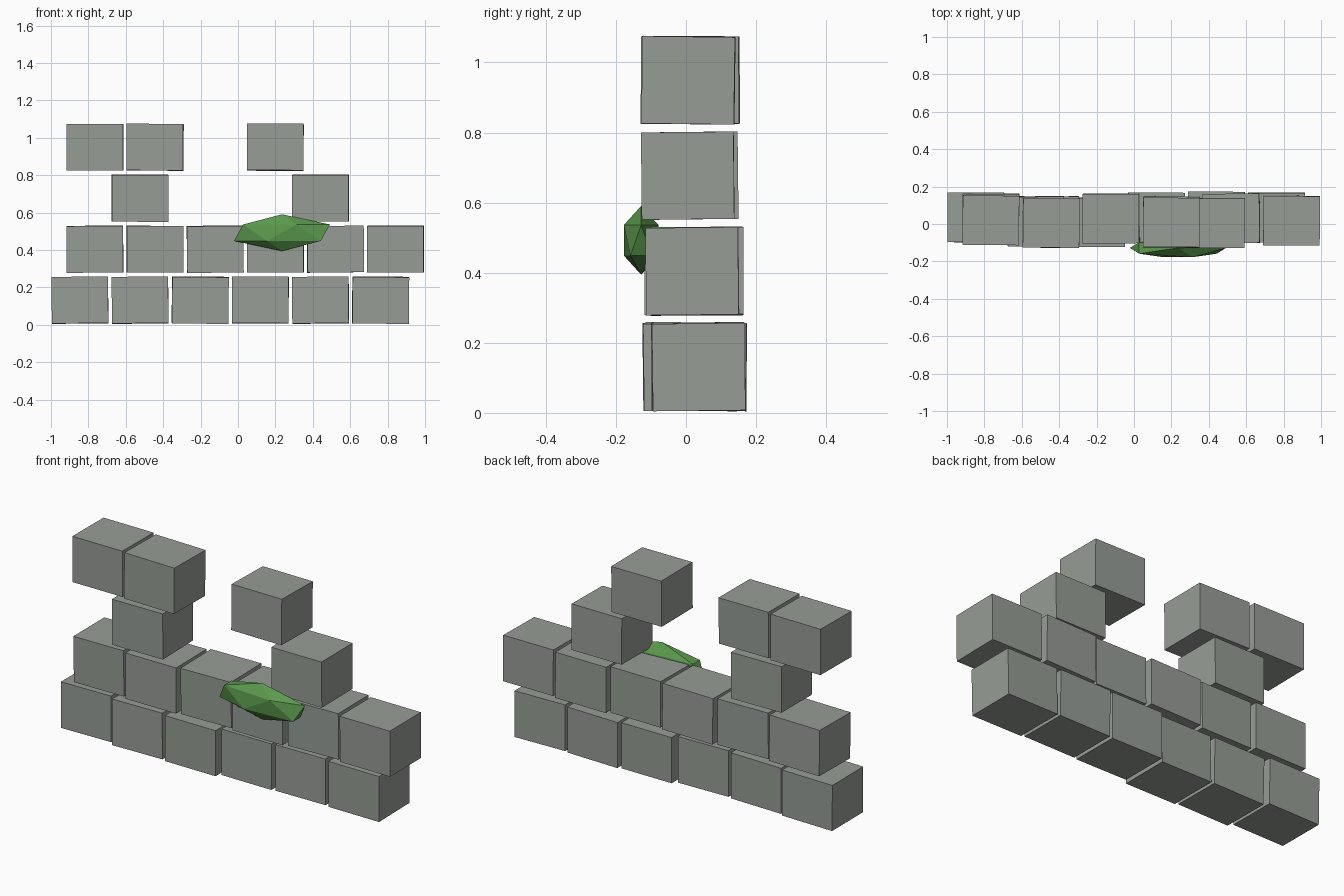
import bpy
import random
from math import radians

default = bpy.data.objects.get("Cube")
if default:
    bpy.data.objects.remove(default, do_unlink=True)

random.seed(4)


def material(name, rgb):
    mat = bpy.data.materials.new(name)
    mat.use_nodes = True
    mat.diffuse_color = (*rgb, 1)
    mat.node_tree.nodes["Principled BSDF"].inputs["Base Color"].default_value = (*rgb, 1)
    return mat


stone = material("grey_stone", (0.31, 0.335, 0.305))
moss = material("green_moss", (0.105, 0.32, 0.075))

BLOCK = (0.302, 0.264, 0.249)
PITCH_X = 0.3215
PITCH_Z = 0.2725


def add_block(name, x, y, z):
    """One slightly tilted stone block."""
    tilt = [radians(random.uniform(-0.8, 0.8)) for _ in range(3)]
    bpy.ops.mesh.primitive_cube_add(size=1, location=(x, y, z), rotation=tilt)
    block = bpy.context.object
    block.name = name
    block.scale = BLOCK
    block.data.materials.append(stone)


# Courses of the ruined wall: {column: depth offset}, odd courses shift sideways
courses = [
    {0: 0.035, 1: 0.015, 2: 0.01, 3: 0.035, 4: 0.04, 5: 0.035},
    {0: 0.03, 1: 0.015, 2: 0.03, 3: 0.015, 4: 0.03, 5: 0.018},
    {1: 0.015, 4: 0.005},
    {0: 0.02, 1: 0.005, 3: 0.007},
]
for row, blocks in enumerate(courses):
    start = -0.765 if row % 2 else -0.845
    for col, depth in blocks.items():
        add_block(f"stone_block_{row + 1}_{col + 1}",
                  start + col * PITCH_X, depth, 0.132 + row * PITCH_Z)

# Faceted moss clump on the front face
bpy.ops.mesh.primitive_ico_sphere_add(subdivisions=1, radius=1, location=(0.235, -0.128, 0.4925))
clump = bpy.context.object
clump.name = "moss_clump"
clump.scale = (0.287, 0.058, 0.098)
clump.data.materials.append(moss)
